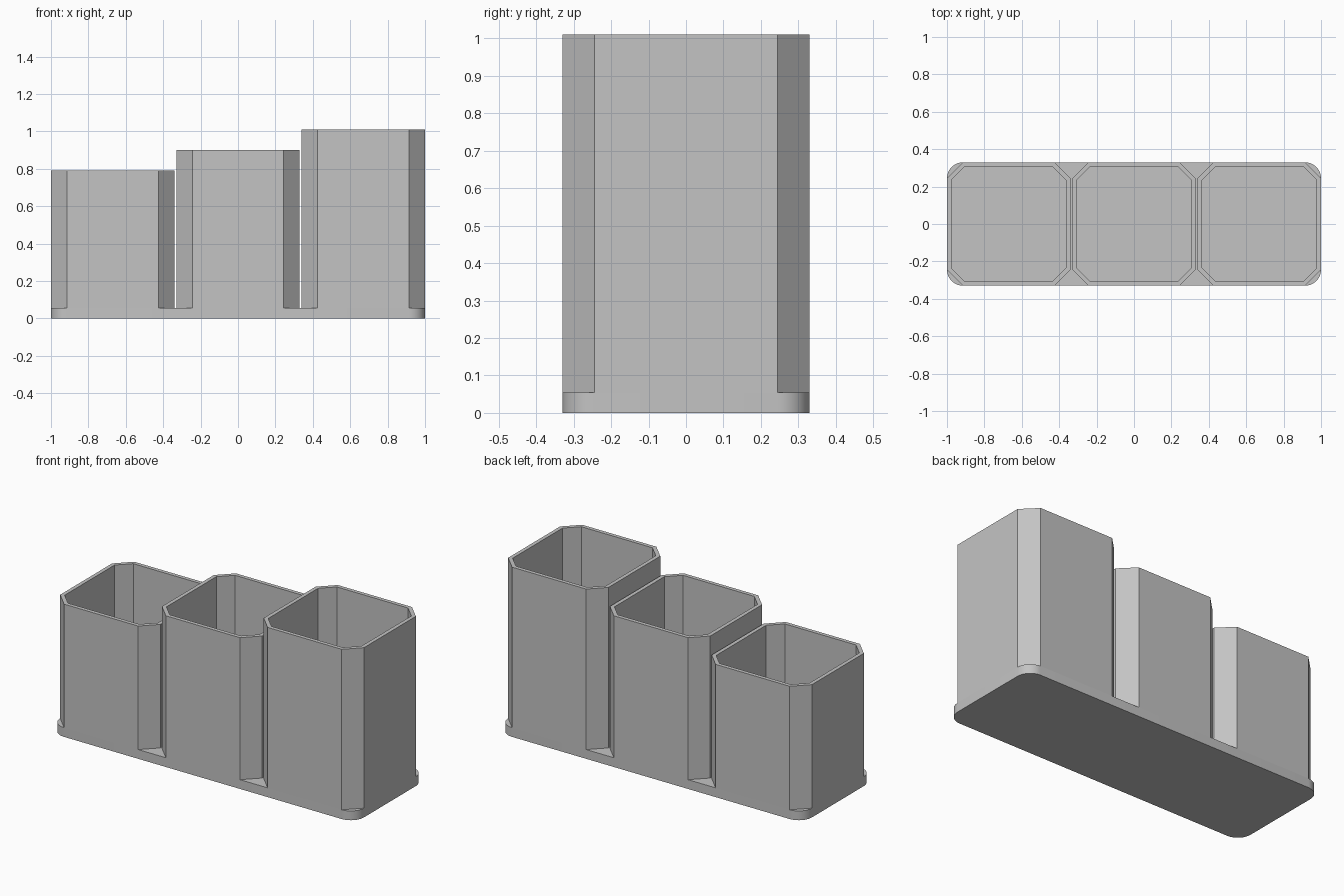
import bpy
import bmesh
from math import cos, sin, pi

cube = bpy.data.objects.get("Cube")
if cube:
    bpy.data.objects.remove(cube, do_unlink=True)

HALF = 0.33        # half width of a cup
BASE_TOP = 0.055
WALL = 0.023
CHAMFER = 0.086

grey = bpy.data.materials.new("plain_grey")
grey.use_nodes = True
colour = (0.55, 0.55, 0.55, 1)
grey.diffuse_color = colour
grey.node_tree.nodes["Principled BSDF"].inputs["Base Color"].default_value = colour


def finish(bm, name):
    bmesh.ops.recalc_face_normals(bm, faces=bm.faces[:])
    mesh = bpy.data.meshes.new(name)
    bm.to_mesh(mesh)
    bm.free()
    mesh.materials.append(grey)
    obj = bpy.data.objects.new(name, mesh)
    bpy.context.collection.objects.link(obj)
    return obj


def octagon(h, c):
    """Square outline with cut corners, counter-clockwise."""
    k = h - c
    return [(h, -k), (h, k), (k, h), (-k, h), (-h, k), (-h, -k), (-k, -h), (k, -h)]


def make_cup(name, x, top):
    bm = bmesh.new()
    outer = octagon(HALF, CHAMFER)
    inner = octagon(HALF - WALL, CHAMFER - WALL * 0.586)
    loops = [[bm.verts.new((x + px, py, z)) for px, py in outline]
             for outline, z in ((outer, BASE_TOP), (outer, top),
                                (inner, top), (inner, BASE_TOP))]
    # Outer wall, rim, inner wall and hidden underside
    for i, low in enumerate(loops):
        high = loops[(i + 1) % len(loops)]
        for j in range(8):
            k = (j + 1) % 8
            bm.faces.new((low[j], low[k], high[k], high[j]))
    finish(bm, name)


# Base plate with rounded corners; its top is the floor of the cups
def make_base(radius=0.086, steps=10):
    bm = bmesh.new()
    outline = []
    for corner, (sx, sy) in enumerate(((1, 1), (-1, 1), (-1, -1), (1, -1))):
        for i in range(steps + 1):
            a = (corner + i / steps) * pi / 2
            outline.append(bm.verts.new((sx * (1 - radius) + radius * cos(a),
                                         sy * (HALF - radius) + radius * sin(a), 0)))
    bottom = bm.faces.new(outline)
    extruded = bmesh.ops.extrude_face_region(bm, geom=[bottom], use_keep_orig=True)
    for v in extruded["geom"]:
        if isinstance(v, bmesh.types.BMVert):
            v.co.z = BASE_TOP
    base = finish(bm, "base_plate")
    bpy.ops.object.select_all(action="DESELECT")
    base.select_set(True)
    bpy.context.view_layer.objects.active = base
    bpy.ops.object.shade_smooth_by_angle()


make_base()
# Three cups stepping up towards the left
for cup_name, cup_x, cup_top in (("short_cup", -0.67, 0.79),
                                 ("middle_cup", 0, 0.9),
                                 ("tall_cup", 0.67, 1.01)):
    make_cup(cup_name, cup_x, cup_top)
